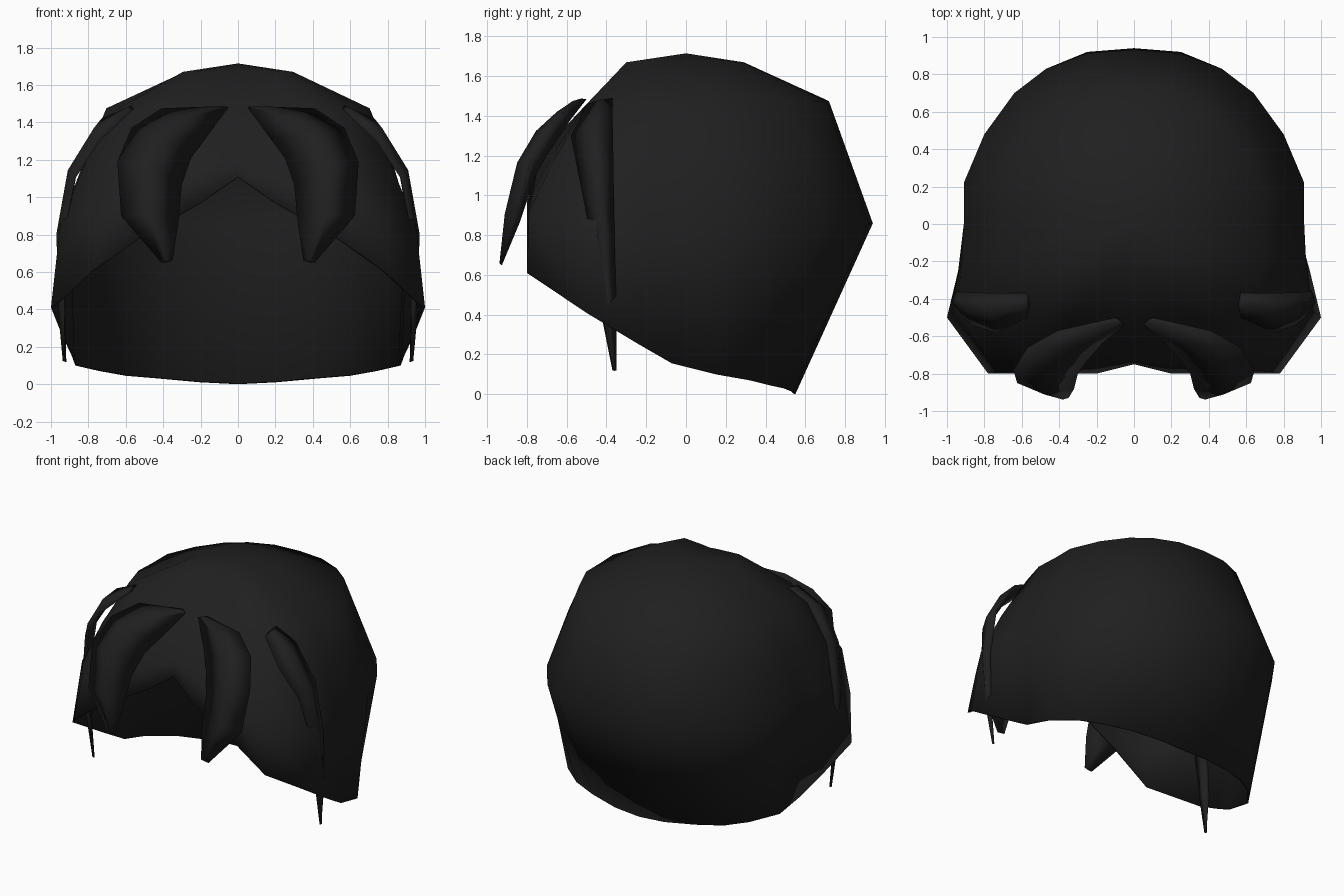
import bpy, bmesh
from mathutils import Vector

if "Cube" in bpy.data.objects:
    bpy.data.objects.remove(bpy.data.objects["Cube"])

hair = bpy.data.materials.new("soft black")
hair.diffuse_color = (0.014, 0.014, 0.014, 1)
hair.use_nodes = True
hair.node_tree.nodes["Principled BSDF"].inputs["Base Color"].default_value = hair.diffuse_color


def finish(name, bm):
    bmesh.ops.remove_doubles(bm, verts=bm.verts, dist=0.0005)
    bmesh.ops.recalc_face_normals(bm, faces=bm.faces)
    me = bpy.data.meshes.new(name)
    bm.to_mesh(me)
    bm.free()
    me.materials.append(hair)
    for p in me.polygons:
        p.use_smooth = True
    ob = bpy.data.objects.new(name, me)
    bpy.context.collection.objects.link(ob)
    return ob


def skin(bm, rings, closed):
    # quads between neighbouring rings of points
    rows = [[bm.verts.new(p) for p in r] for r in rings]
    n = len(rows[0])
    for a, b in zip(rows, rows[1:]):
        for i in range(n if closed else n - 1):
            j = (i + 1) % n
            bm.faces.new((a[i], a[j], b[j], b[i]))
    return rows


# half hairline edge and half widest ring, from front centre to back centre
edge = [(0, -.75, 1.11), (.2, -.8, .97), (.5, -.8, .8), (.78, -.8, .61),
        (1, -.5, .41), (.94, -.25, .26), (.89, -.07, .155), (.87, .15, .1),
        (.74, .32, .07), (.6, .42, .045), (.42, .49, .03), (.2, .54, .01), (0, .55, 0)]
wide = [(0, -.72, 1.2), (.2, -.75, 1.13), (.46, -.77, 1.02), (.72, -.79, .92),
        (.95, -.46, .86), (.92, -.2, .88), (.91, 0, .88), (.91, .22, .87),
        (.8, .48, .87), (.64, .7, .86), (.47, .83, .86), (.25, .92, .86), (0, .94, .86)]


def full(half):
    return half + [(-x, y, z) for x, y, z in half[-2:0:-1]]


# cap: crown, shoulder and widest rings down to the hairline
upper, crown, middle = [], [], []
for x, y, z in wide:
    front = y < -.3
    s = .7 if front else .765
    u = Vector((x * s, max(y * s, -.5), 1.46 if front else 1.475))
    k = 1.0 if y > .3 else 1.02
    m = (u + Vector((x, y, z))) / 2
    upper.append(tuple(u))
    middle.append((m.x * k, m.y * k, m.z))
    c = .38 if front else .31
    crown.append((x * .31, y * c, 1.67))
bm = bmesh.new()
rows = skin(bm, [full(r) for r in (crown, upper, middle, wide, edge)], True)
top = bm.verts.new((0, 0, 1.715))
n = len(rows[0])
for i in range(n):
    bm.faces.new((top, rows[0][(i + 1) % n], rows[0][i]))
cap = finish("hair_cap", bm)
shell = cap.modifiers.new("thickness", "SOLIDIFY")
shell.thickness = 0.015
shell.offset = -1


def lock(name, sections, bulge, side):
    # diamond-section lock: two edges, raised outer ridge, flatter inner ridge
    bm = bmesh.new()
    rings = []
    for a, b, t in sections:
        a, b = Vector(a), Vector(b)
        m, d = (a + b) / 2, Vector(bulge) * t
        rings.append([Vector((p.x * side, p.y, p.z)) for p in (a, m + d, b, m - d * .6)])
    rows = skin(bm, rings, True)
    bm.faces.new(rows[0])
    bm.faces.new(rows[-1])
    return finish(name, bm)


# inner edge, outer edge, thickness
bang = [((.05, -.54, 1.48), (.1, -.5, 1.485), .01),
        ((.17, -.64, 1.32), (.41, -.57, 1.475), .05),
        ((.25, -.73, 1.21), (.57, -.66, 1.37), .07),
        ((.3, -.8, 1.07), (.645, -.78, 1.19), .07),
        ((.32, -.88, .86), (.625, -.85, .9), .055),
        ((.35, -.93, .66), (.41, -.93, .65), .01)]
strand = [((.57, -.5, 1.46), (.57, -.37, 1.49), .02),
          ((.74, -.58, 1.3), (.73, -.37, 1.42), .035),
          ((.87, -.54, 1.1), (.89, -.365, 1.17), .03),
          ((.93, -.48, .8), (.95, -.36, .8), .03),
          ((.93, -.43, .42), (.95, -.35, .42), .025),
          ((.925, -.37, .12), (.925, -.35, .12), .012)]

for side, word in ((1, "right"), (-1, "left")):
    lock(word + "_front_bang", bang, (.1, -.85, .5), side)
    lock(word + "_side_strand", strand, (1, 0, .3), side)
